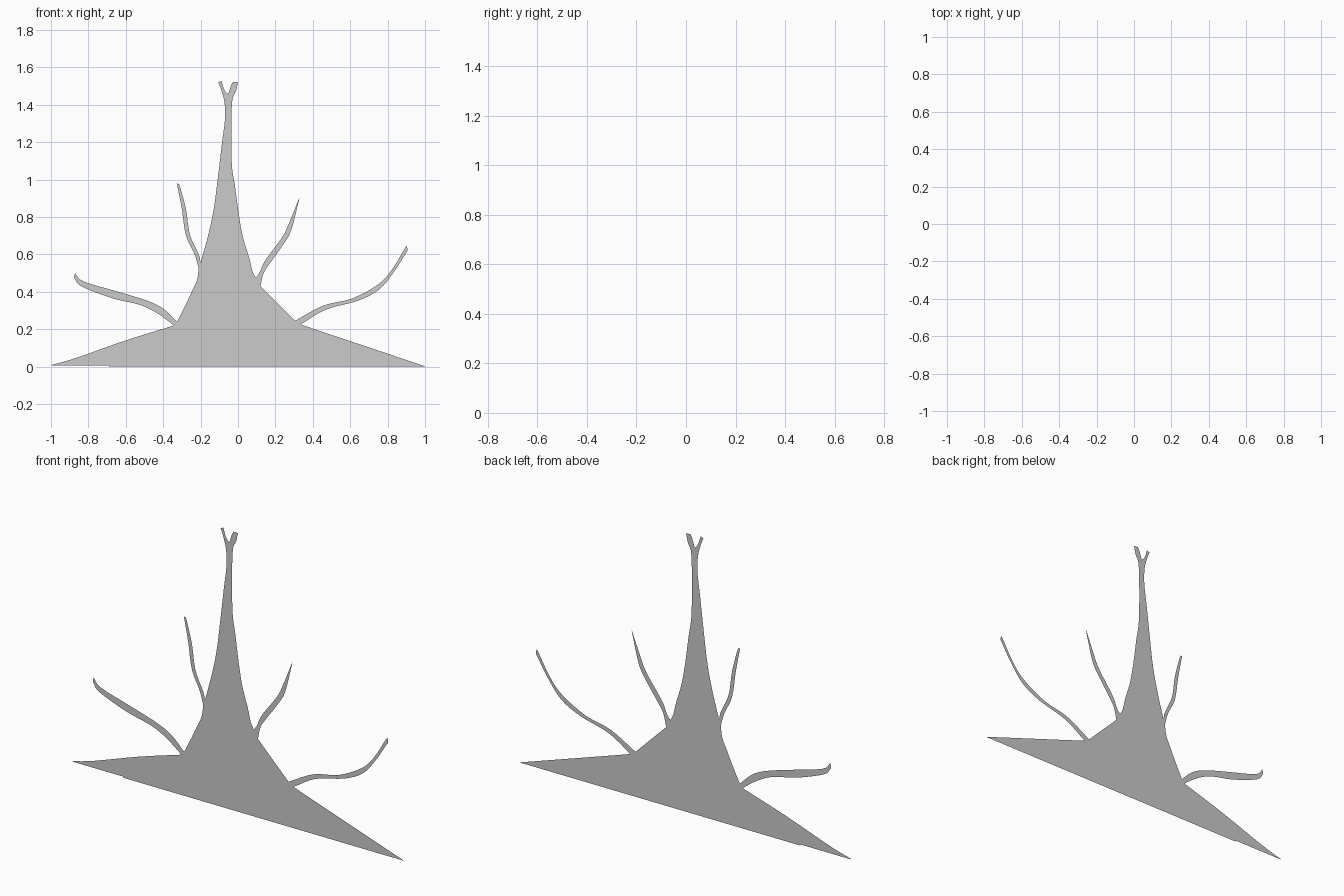
import bpy, bmesh
from mathutils import Vector

if "Cube" in bpy.data.objects:
    bpy.data.objects.remove(bpy.data.objects["Cube"])


def smooth(points, steps=4):
    """Catmull-Rom curve through (x, z) points."""
    p = [Vector(q) for q in points]
    p = [2 * p[0] - p[1]] + p + [2 * p[-1] - p[-2]]
    out = []
    for a, b, c, d in zip(p, p[1:], p[2:], p[3:]):
        for i in range(steps):
            t = i / steps
            out.append(0.5 * (2 * b + (c - a) * t + (2 * a - 5 * b + 4 * c - d) * t ** 2
                              + (3 * b - a - 3 * c + d) * t ** 3))
    return out + [p[-2]]


def finish(name, bm):
    bmesh.ops.remove_doubles(bm, verts=bm.verts, dist=1e-5)
    for f in bm.faces:
        f.normal_update()
        if f.normal.y > 0:
            f.normal_flip()
    mesh = bpy.data.meshes.new(name)
    bm.to_mesh(mesh)
    bm.free()
    bpy.context.collection.objects.link(bpy.data.objects.new(name, mesh))


def ribbon(name, upper, lower):
    """Flat branch between two edges with matching point counts."""
    bm = bmesh.new()
    rows = [[bm.verts.new((q.x, 0, q.y)) for q in smooth(e)] for e in (upper, lower)]
    for i in range(len(rows[0]) - 1):
        bm.faces.new((rows[0][i], rows[0][i + 1], rows[1][i + 1], rows[1][i]))
    finish(name, bm)


# Roots where branches meet the trunk: (upper, lower) points
LL = ((-.325, .24), (-.342, .22))
LH = ((-.2, .555), (-.21, .525))
RH = ((.095, .475), (.12, .43))
RL = ((.305, .245), (.335, .225))

# Trunk with flared base and forked tip, flat silhouette
runs = [
    [(-1, .008), (-.87, .045), (-.6, .14), LL[1]],
    [LL[0], (-.28, .33), (-.25, .395), (-.22, .46), LH[1]],
    [LH[0], (-.16, .70), (-.13, .84), (-.11, .99), (-.085, 1.2), (-.07, 1.32),
     (-.072, 1.41), (-.088, 1.475), (-.105, 1.52)],
    [(-.088, 1.527), (-.073, 1.48), (-.053, 1.455)],
    [(-.053, 1.455), (-.038, 1.5), (-.027, 1.522)],
    [(0, 1.52), (-.012, 1.47), (-.033, 1.4), (-.034, 1.1), (-.016, .965), (.005, .81),
     (.027, .69), (.06, .58), (.077, .51), RH[0]],
    [RH[1], (.2, .35), RL[0]],
    [RL[1], (1, .002)],
    [(1, 0), (-.69, 0)],
    [(-.69, .006), (-.99, .006)],
]
outline = []
for r in runs:
    for q in (smooth(r) if len(r) > 2 else [Vector(p) for p in r]):
        if not outline or (q - outline[-1]).length > 1e-4:
            outline.append(q)
bm = bmesh.new()
face = bm.faces.new([bm.verts.new((q.x, 0, q.y)) for q in outline])
face.normal_update()
bmesh.ops.triangulate(bm, faces=[face], ngon_method='EAR_CLIP')
finish("trunk", bm)

# Side branches
ribbon("left_low_branch",
       [LL[0], (-.4, .31), (-.487, .353), (-.64, .4), (-.825, .455), (-.872, .5)],
       [LL[1], (-.428, .283), (-.524, .33), (-.67, .365), (-.835, .428), (-.877, .475)])
ribbon("left_high_branch",
       [LH[0], (-.21, .6), (-.257, .705), (-.278, .84), (-.311, .965), (-.322, .978)],
       [LH[1], (-.232, .6), (-.278, .7), (-.3, .84), (-.322, .955), (-.327, .978)])
ribbon("right_high_branch",
       [RH[0], (.115, .502), (.145, .567), (.235, .69), (.272, .765), (.327, .902)],
       [RH[1], (.137, .5), (.172, .555), (.24, .65), (.285, .73), (.328, .9)])
ribbon("right_low_branch",
       [RL[0], (.455, .326), (.61, .364), (.75, .44), (.824, .52), (.895, .637), (.904, .637)],
       [RL[1], (.47, .305), (.64, .352), (.755, .412), (.835, .508), (.9, .61), (.907, .617)])
